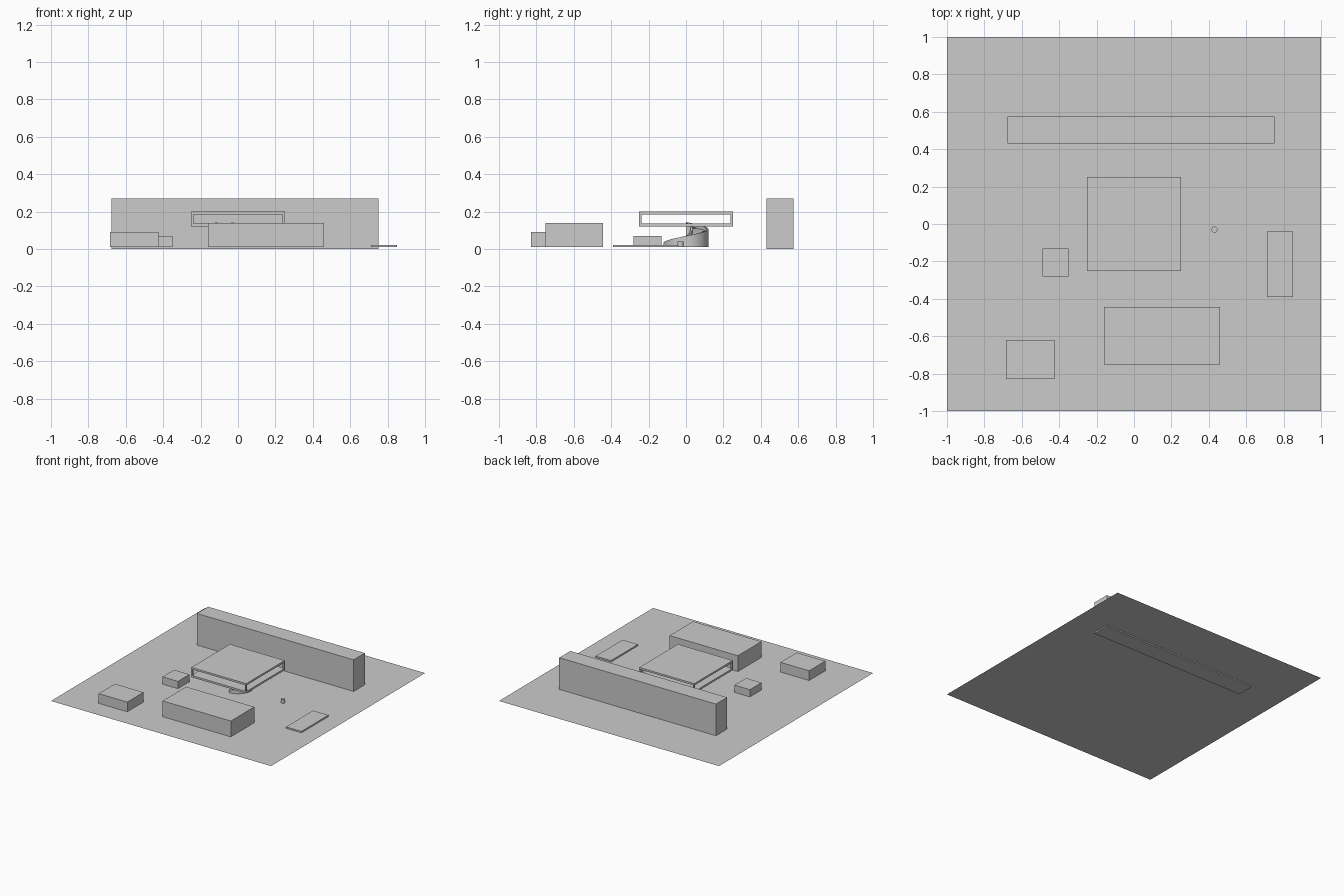
import bpy, bmesh, math

if "Cube" in bpy.data.objects:
    bpy.data.objects.remove(bpy.data.objects["Cube"])

G = 0.01  # ground level


def mesh_object(name, bm):
    bmesh.ops.recalc_face_normals(bm, faces=bm.faces)
    me = bpy.data.meshes.new(name)
    bm.to_mesh(me)
    bm.free()
    ob = bpy.data.objects.new(name, me)
    bpy.context.collection.objects.link(ob)
    return ob


def box(name, x0, x1, y0, y1, z0, z1):
    bm = bmesh.new()
    bmesh.ops.create_cube(bm, size=1)
    for v in bm.verts:
        v.co = ((x0 + x1) / 2 + v.co.x * (x1 - x0),
                (y0 + y1) / 2 + v.co.y * (y1 - y0),
                (z0 + z1) / 2 + v.co.z * (z1 - z0))
    return mesh_object(name, bm)


def spiral(name, r0, r1, bottom, top, n=36):
    """Sweep a rectangular section around z; bottom and top depend on t."""
    bm = bmesh.new()
    rings = []
    for i in range(n + 1):
        t = i / n
        a = math.radians(-90 + 270 * t)
        rings.append([bm.verts.new((r * math.cos(a), r * math.sin(a), z))
                      for r, z in ((r0, bottom(t)), (r1, bottom(t)),
                                   (r1, top(t)), (r0, top(t)))])
    for a, b in zip(rings, rings[1:]):
        for k in range(4):
            bm.faces.new((a[k], a[(k + 1) % 4], b[(k + 1) % 4], b[k]))
    bm.faces.new(rings[0])
    bm.faces.new(rings[-1][::-1])
    ob = mesh_object(name, bm)
    bpy.context.view_layer.objects.active = ob
    ob.select_set(True)
    bpy.ops.object.shade_smooth_by_angle(angle=math.radians(30))
    ob.select_set(False)


# Ground sheet
bpy.ops.mesh.primitive_plane_add(size=2, location=(0, 0, G))
bpy.context.object.name = "ground_sheet"

# Surrounding blocks
box("back_block", -0.675, 0.75, 0.43, 0.575, 0, 0.27)
box("front_block", -0.16, 0.46, -0.75, -0.445, G, 0.14)
box("corner_block", -0.685, -0.425, -0.83, -0.62, G, 0.09)
box("small_block", -0.49, -0.35, -0.28, -0.13, G, 0.07)
box("low_pad", 0.71, 0.85, -0.39, -0.04, G, 0.022)

# Raised pavilion: two slabs and corner posts
box("pavilion_floor", -0.25, 0.25, -0.25, 0.25, 0.12, 0.135)
box("pavilion_roof", -0.25, 0.25, -0.25, 0.25, 0.185, 0.2)
for sx in (-1, 1):
    for sy in (-1, 1):
        x, y = sx * 0.244, sy * 0.244
        box("pavilion_post", x - 0.006, x + 0.006, y - 0.006, y + 0.006, 0.135, 0.185)

# Spiral ramp with inner and outer parapets
ground = lambda t: G
deck = lambda t: 0.015 + 0.11 * t
rail = lambda t: 0.032 + 0.112 * t
spiral("ramp_deck", 0.03, 0.115, ground, deck)
spiral("outer_parapet", 0.11, 0.12, ground, rail)
spiral("inner_parapet", 0.025, 0.035, ground, rail)

# Small round post
bpy.ops.mesh.primitive_cylinder_add(vertices=24, radius=0.016, depth=0.03,
                                    location=(0.43, -0.03, G + 0.015))
bpy.context.object.name = "round_post"
bpy.ops.object.shade_smooth_by_angle(angle=math.radians(30))
